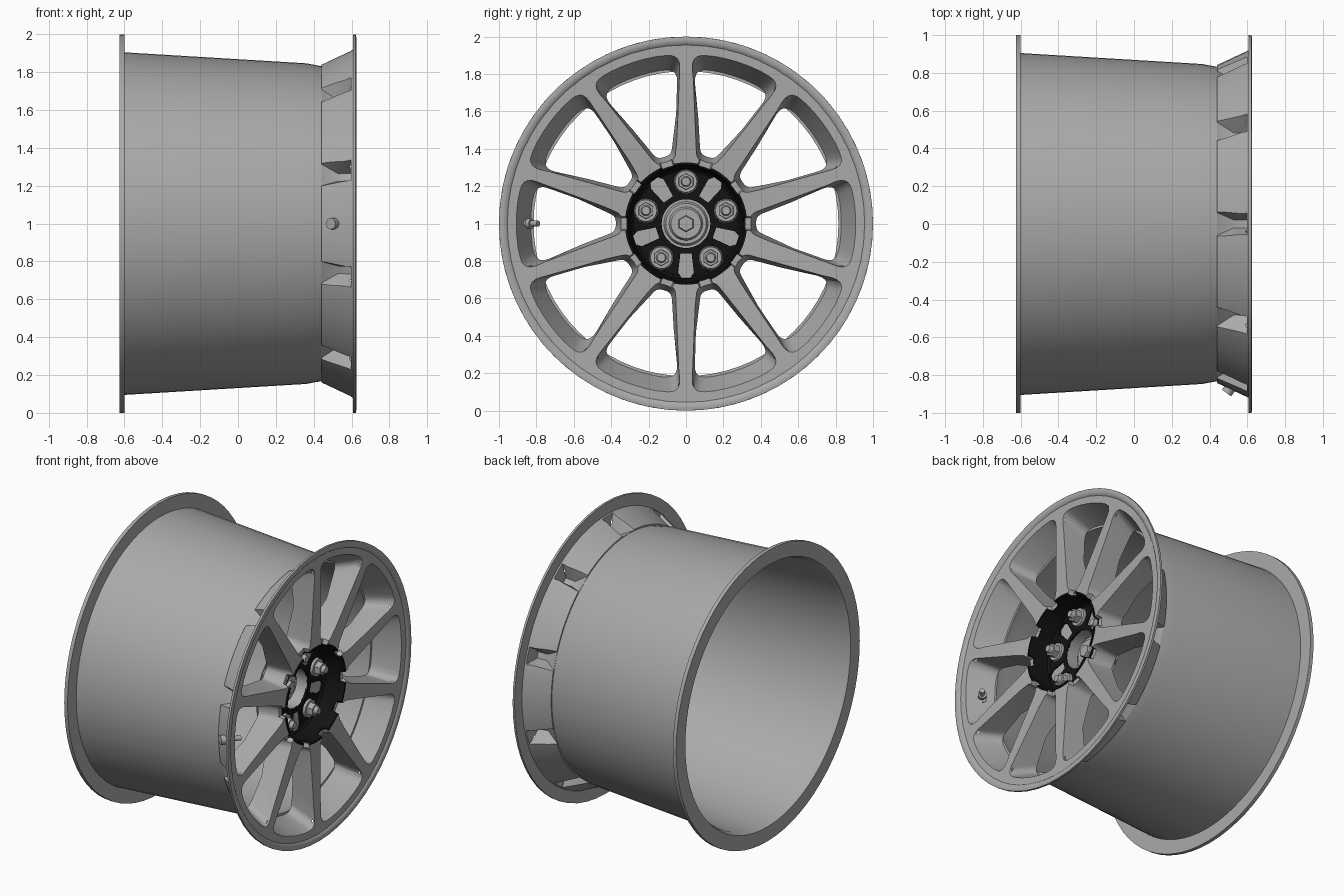
import bpy, bmesh
from math import pi, sin, cos, tan, radians, sqrt
from mathutils import Vector

if "Cube" in bpy.data.objects:
    bpy.data.objects.remove(bpy.data.objects["Cube"])

T18, C18 = tan(radians(18)), cos(radians(18))

def material(name, v):
    m = bpy.data.materials.new(name)
    m.diffuse_color = (v, v, v, 1)
    m.use_nodes = True
    m.node_tree.nodes["Principled BSDF"].inputs["Base Color"].default_value = m.diffuse_color
    return m

black, grey = material("black", 0.006), material("dark_grey", 0.4)

def place(x, u, v, a):
    """x along the axle, u radial, v tangential, turned by a about the axle."""
    return Vector((x, u * cos(a) - v * sin(a), 1 + u * sin(a) + v * cos(a)))

def finish(name, bm, mat=grey):
    bmesh.ops.recalc_face_normals(bm, faces=bm.faces)
    me = bpy.data.meshes.new(name)
    bm.to_mesh(me)
    bm.free()
    ob = bpy.data.objects.new(name, me)
    bpy.context.collection.objects.link(ob)
    me.materials.append(mat)
    smooth(ob)
    return ob

def smooth(ob):
    bpy.ops.object.select_all(action='DESELECT')
    ob.select_set(True)
    bpy.context.view_layer.objects.active = ob
    bpy.ops.object.shade_smooth_by_angle(angle=radians(35))

def lathe(name, prof, n, mat=grey):
    """Closed (x, r) profile revolved about the axle."""
    bm = bmesh.new()
    rings = [[bm.verts.new(place(x, r, 0, 2 * pi * i / n)) for x, r in prof] for i in range(n)]
    m = len(prof)
    for i in range(n):
        a, b = rings[i], rings[(i + 1) % n]
        for j in range(m):
            k = (j + 1) % m
            bm.faces.new((a[j], a[k], b[k], b[j]))
    return finish(name, bm, mat)

def loft(bm, loops):
    """Skin equal-length loops of points and cap both ends."""
    vs = [[bm.verts.new(p) for p in lp] for lp in loops]
    n = len(vs[0])
    for a, b in zip(vs, vs[1:]):
        for i in range(n):
            k = (i + 1) % n
            bm.faces.new((a[i], a[k], b[k], b[i]))
    caps = [bm.faces.new(vs[0]), bm.faces.new(vs[-1])]
    bmesh.ops.triangulate(bm, faces=caps)

def rod(bm, p0, p1, r0, r1=None, n=16):
    p0, p1 = Vector(p0), Vector(p1)
    d = (p1 - p0).normalized()
    e = d.cross(Vector((0, 1, 0)) if abs(d.y) < 0.7 else Vector((0, 0, 1))).normalized()
    f = d.cross(e)
    loft(bm, [[p + (e * cos(2 * pi * i / n) + f * sin(2 * pi * i / n)) * r for i in range(n)]
              for p, r in ((p0, r0), (p1, r0 if r1 is None else r1))])

def cut(ob, cutter):
    m = ob.modifiers.new("cut", 'BOOLEAN')
    m.operation, m.solver, m.object = 'DIFFERENCE', 'EXACT', cutter
    bpy.context.view_layer.objects.active = ob
    bpy.ops.object.modifier_apply(modifier=m.name)
    bpy.data.objects.remove(cutter)

def window_loop(x, a):
    """Rounded wedge outline of a spoke window at depth x."""
    t = (0.61 - x) / 0.17
    mix = lambda f, b: f + (b - f) * t
    ri, ro = mix(0.335, 0.37), mix(0.907, 0.83)
    zi = ri * T18 - mix(0.055, 0.076) / C18
    d = mix(0.03, 0.042) / C18
    yo = ro * 0.955
    for _ in range(8):
        zo = yo * T18 - d
        yo = sqrt(ro * ro - zo * zo)
    arc = [(ro * cos(radians(g)), ro * sin(radians(g))) for g in (-8, -4, 0, 4, 8)]
    pts = [(ri, -zi), (yo, -zo)] + arc + [(yo, zo), (ri, zi)]
    out = []
    for i, p in enumerate(pts):
        if 2 <= i <= 6:
            out.append(p)
            continue
        c = Vector(p)
        q, s = Vector(pts[i - 1]) - c, Vector(pts[(i + 1) % len(pts)]) - c
        k = 0.075 if i in (1, 7) else zi * 0.85
        p0, p1 = c + q.normalized() * k, c + s.normalized() * k
        for j in range(6):
            w = j / 5
            out.append(tuple(p0 * (1 - w) ** 2 + c * 2 * w * (1 - w) + p1 * w * w))
    return [place(x, u, v, a) for u, v in out]

# barrel with rear flange
lathe("barrel", [(-0.625, 0.9), (-0.625, 1), (-0.6, 1), (-0.6, 0.905), (0.36, 0.847),
                 (0.44, 0.832), (0.44, 0.815), (0.36, 0.83), (-0.59, 0.885)], 72)

# front face: lip, spokes and dished hub in one turned blank
face = lathe("spoked_face", [
    (0.59, 0.335), (0.61, 0.88), (0.612, 0.955), (0.621, 0.965), (0.625, 0.985), (0.622, 1),
    (0.607, 1), (0.607, 0.92), (0.44, 0.842), (0.44, 0.78), (0.46, 0.6), (0.42, 0.38),
    (0.37, 0.33), (0.33, 0.13), (0.436, 0.13), (0.436, 0.305), (0.588, 0.322)], 60)

# ten windows between the spokes
bm = bmesh.new()
for i in range(10):
    loft(bm, [window_loop(x, i * pi / 5) for x in (0.66, 0.34)])
cut(face, finish("window_cutter", bm))

# outer grooves behind the lip, one at each spoke root
bm = bmesh.new()
groove = [(0.43, 0.838, 0.065), (0.53, 0.79, 0.02), (0.598, 0.8, 0.02),
          (0.598, 0.98, 0.08), (0.43, 0.98, 0.13)]
for i in range(10):
    a = (i + 0.5) * pi / 5
    loft(bm, [[place(x, r, s * w, a) for x, r, w in groove] for s in (-1, 1)])
bmesh.ops.triangulate(bm, faces=bm.faces)
cut(face, finish("groove_cutter", bm))

# black dished hub plate
plate = lathe("hub_plate", [(0.43, 0.13), (0.43, 0.31), (0.585, 0.327), (0.597, 0.327),
                            (0.597, 0.315), (0.46, 0.295), (0.445, 0.28), (0.445, 0.13)], 60, black)

# notches in the hub rim between the spokes
for ob in (face, plate):
    bm = bmesh.new()
    for i in range(10):
        loft(bm, [[place(x, u, v, i * pi / 5) for u, v in
                   ((0.26, -w), (0.37, -w), (0.37, w), (0.26, w))]
                  for x, w in ((0.555, 0.03), (0.65, 0.05))])
    cut(ob, finish("notch_cutter", bm))
smooth(face)

# slots and lug holes in the plate
bm = bmesh.new()
for i in range(5):
    a = pi / 2 + i * 2 * pi / 5
    rod(bm, place(0.4, 0.225, 0, a), place(0.5, 0.225, 0, a), 0.064, n=24)
    loft(bm, [[place(x, u, v, a + pi / 5) for u, v in
               ((0.16, -0.03), (0.26, -0.042), (0.29, -0.025),
                (0.29, 0.025), (0.26, 0.042), (0.16, 0.03))] for x in (0.4, 0.53)])
cut(plate, finish("hub_cutter", bm))
smooth(plate)

# lug nuts: washer, hex nut and stud
bm = bmesh.new()
for i in range(5):
    a = pi / 2 + i * 2 * pi / 5
    for x0, x1, r0, r1, n in ((0.42, 0.46, 0.063, 0.058, 24), (0.455, 0.5, 0.045, 0.043, 6),
                              (0.5, 0.525, 0.028, 0.022, 16)):
        rod(bm, place(x0, 0.225, 0, a), place(x1, 0.225, 0, a), r0, r1, n)
finish("lug_nuts", bm)

# recessed centre cap
bm = bmesh.new()
for x0, x1, r0, r1, n in ((0.32, 0.35, 0.132, 0.132, 32), (0.35, 0.37, 0.118, 0.108, 32),
                          (0.37, 0.39, 0.09, 0.08, 32), (0.39, 0.41, 0.045, 0.04, 6)):
    rod(bm, (x0, 0, 1), (x1, 0, 1), r0, r1, n)
finish("centre_cap", bm)

# valve stem through one window wall
bm = bmesh.new()
for p0, p1, r in (((0.49, -0.895, 1), (0.515, -0.86, 1), 0.03),
                  ((0.515, -0.86, 1), (0.575, -0.79, 1), 0.016),
                  ((0.53, -0.845, 1), (0.545, -0.825, 1), 0.027)):
    rod(bm, p0, p1, r)
finish("valve_stem", bm)
